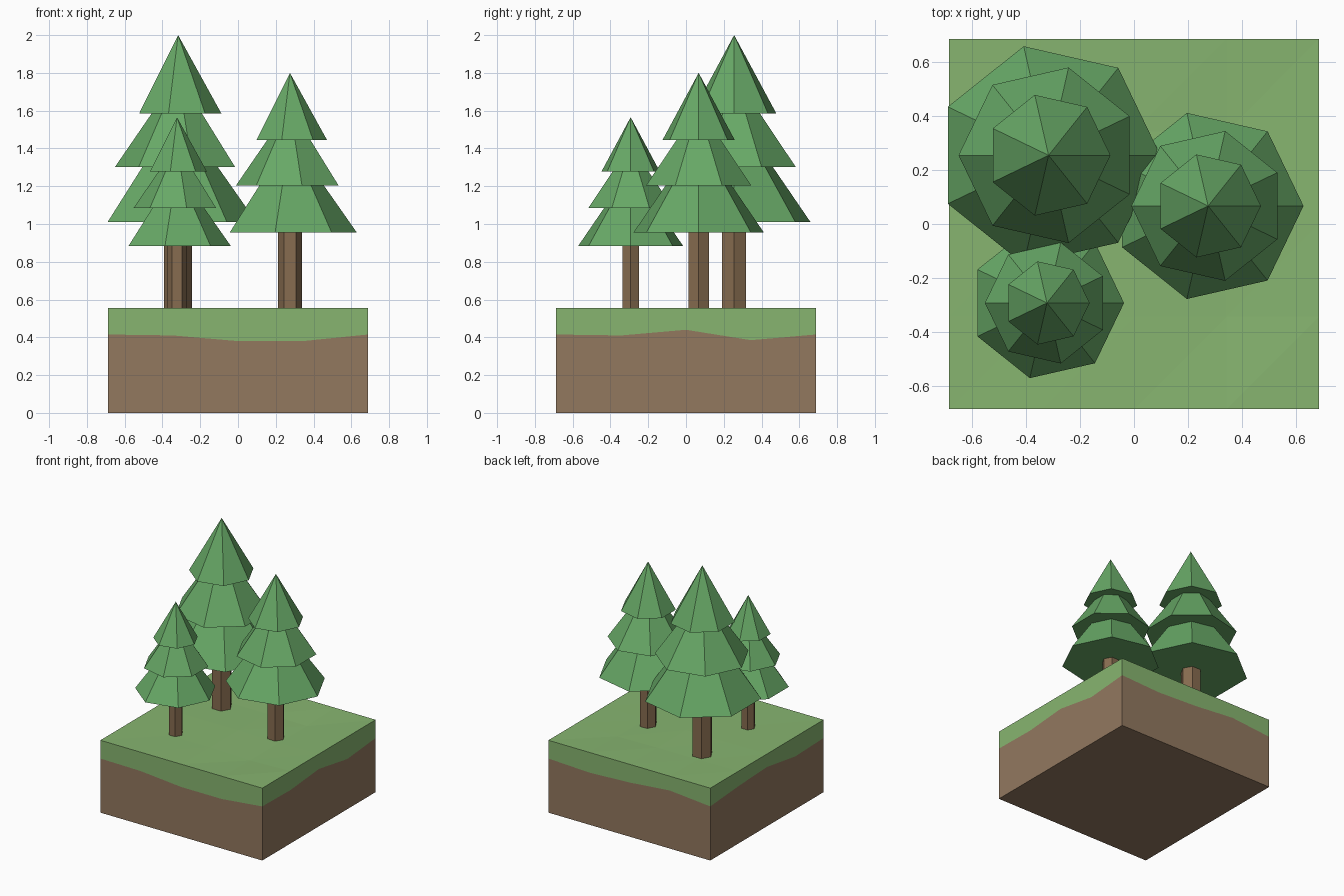
import bpy, bmesh, math, random

if "Cube" in bpy.data.objects:
    bpy.data.objects.remove(bpy.data.objects["Cube"])

random.seed(4)
HALF, TOP, N = 0.687, 0.555, 4


def material(name, rgb):
    m = bpy.data.materials.new(name)
    lin = [((c / 255 + 0.055) / 1.055) ** 2.4 for c in rgb]
    m.diffuse_color = (*lin, 1)
    m.use_nodes = True
    m.node_tree.nodes["Principled BSDF"].inputs["Base Color"].default_value = m.diffuse_color
    return m


GRASS = material("grass", (135, 181, 112))
SOIL = material("soil", (146, 120, 95))
BARK = material("bark", (135, 108, 80))
LEAF = material("leaf", (103, 168, 102))


def finish(name, bm, mat):
    bmesh.ops.recalc_face_normals(bm, faces=bm.faces[:])
    me = bpy.data.meshes.new(name)
    bm.to_mesh(me)
    bm.free()
    me.materials.append(mat)
    ob = bpy.data.objects.new(name, me)
    bpy.context.collection.objects.link(ob)


def ring(bm, cx, cy, z, r, sides, rot=0.0):
    return [bm.verts.new((cx + r * math.cos(rot + 2 * math.pi * i / sides),
                          cy + r * math.sin(rot + 2 * math.pi * i / sides), z))
            for i in range(sides)]


def bridge(bm, a, b):
    n = len(a)
    for i in range(n):
        bm.faces.new((a[i], a[(i + 1) % n], b[(i + 1) % n], b[i]))


# Ground outline, counter-clockwise from the front left corner,
# with the height of the wavy grass line at each point
step = 2 * HALF / N
outline = [(-HALF + i * step, -HALF) for i in range(N)]
outline += [(HALF, -HALF + i * step) for i in range(N)]
outline += [(HALF - i * step, HALF) for i in range(N)]
outline += [(-HALF, HALF - i * step) for i in range(N)]
wave = [.415, .41, .38, .38, .415, .41, .44, .385,
        .415, .40, .415, .445, .415, .44, .455, .405]

# Soil block
bm = bmesh.new()
low = [bm.verts.new((x, y, 0)) for x, y in outline]
high = [bm.verts.new((x, y, z)) for (x, y), z in zip(outline, wave)]
bridge(bm, low, high)
bm.faces.new(low)
finish("soil_block", bm, SOIL)

# Grass layer: gently uneven top with skirt down to the wavy line
bm = bmesh.new()
grid = {}
for i in range(N + 1):
    for j in range(N + 1):
        inner = 0 < i < N and 0 < j < N
        z = TOP - (random.uniform(0, 0.012) if inner else 0)
        grid[i, j] = bm.verts.new((-HALF + i * step, -HALF + j * step, z))
for i in range(N):
    for j in range(N):
        a, b, c, d = grid[i, j], grid[i + 1, j], grid[i + 1, j + 1], grid[i, j + 1]
        bm.faces.new((a, b, c))
        bm.faces.new((a, c, d))
edge = ([grid[i, 0] for i in range(N)] + [grid[N, i] for i in range(N)]
        + [grid[N - i, N] for i in range(N)] + [grid[0, N - i] for i in range(N)])
skirt = [bm.verts.new((x, y, z)) for (x, y), z in zip(outline, wave)]
bridge(bm, skirt, edge)
finish("grass_layer", bm, GRASS)


def tree(name, x, y, apex, s):
    # Hexagonal trunk reaching into the foliage
    bm = bmesh.new()
    lo = ring(bm, x, y, TOP - 0.03, 0.063 * s, 6)
    hi = ring(bm, x, y, apex - 0.75 * s, 0.063 * s, 6)
    bridge(bm, lo, hi)
    bm.faces.new(lo)
    bm.faces.new(hi)
    finish(name + "_trunk", bm, BARK)
    # Three seven-sided tiers: drop below apex, radius, full cone height, turn
    tiers = [("lower", .845, .354, .505, 0),
             ("middle", .595, .285, .415, math.pi / 7),
             ("top", .355, .196, .355, 0)]
    for label, drop, r, h, rot in tiers:
        bm = bmesh.new()
        z = apex - drop * s
        base = ring(bm, x, y, z, r * s, 7, rot)
        bm.faces.new(base)
        if label == "top":
            tip = bm.verts.new((x, y, apex))
            for i in range(7):
                bm.faces.new((base[i], base[(i + 1) % 7], tip))
        else:
            cap = ring(bm, x, y, z + 0.3 * s, r * s * (1 - 0.3 / h), 7, rot)
            bridge(bm, base, cap)
            bm.faces.new(cap)
        finish(f"{name}_{label}_foliage", bm, LEAF)


tree("tall_tree", -0.317, 0.255, 2.0, 1.172)
tree("medium_tree", 0.275, 0.067, 1.8, 1.0)
tree("small_tree", -0.323, -0.293, 1.565, 0.808)
